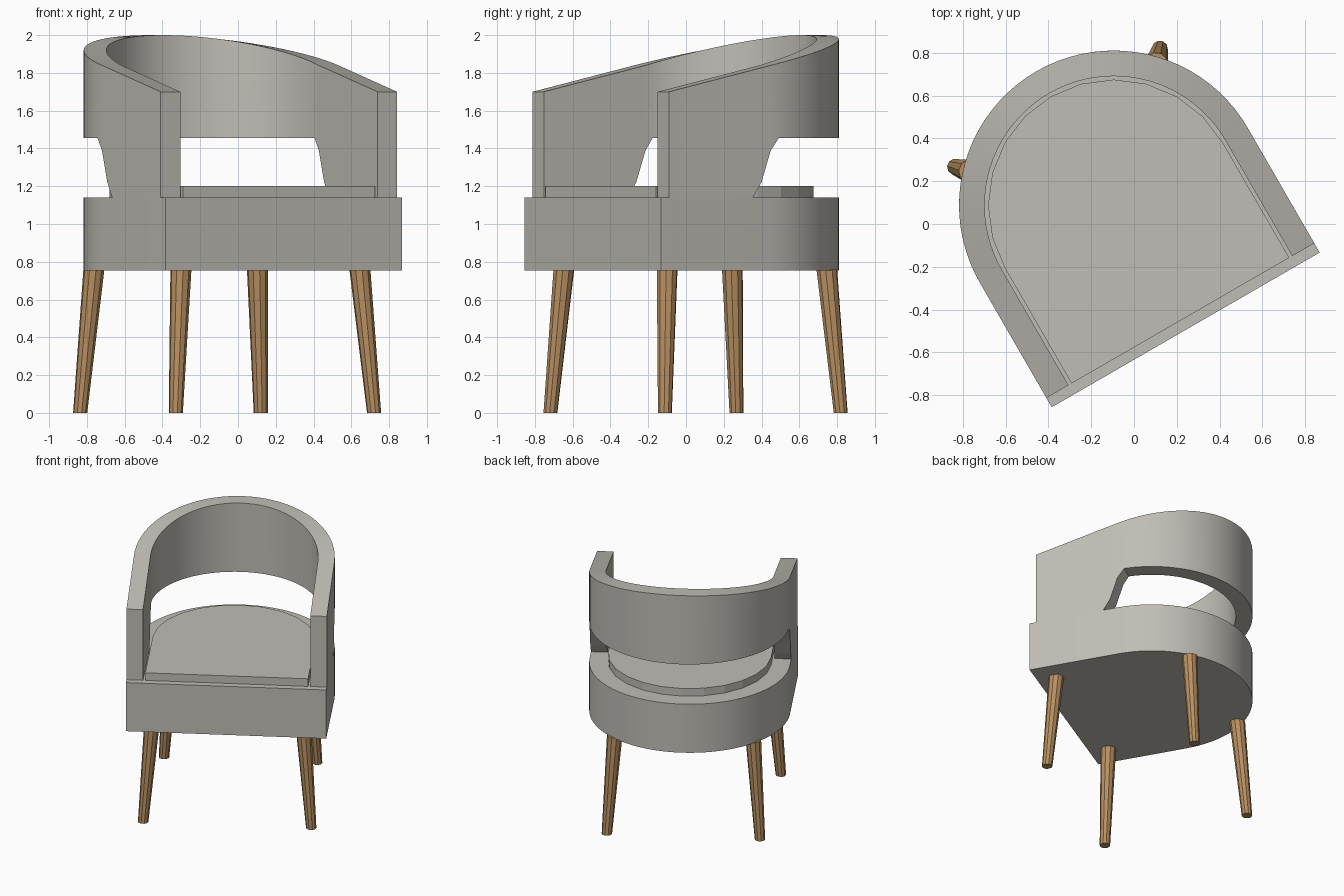
import bpy, bmesh, math

if "Cube" in bpy.data.objects:
    bpy.data.objects.remove(bpy.data.objects["Cube"], do_unlink=True)

CENTRE = (-0.0945, 0.0875, 0.0)   # centre of the rounded back
TURN = math.radians(30)           # the chair is turned about z
R_OUT, R_IN = 0.7225, 0.603       # outer and inner radius of the shell
ARM_FRONT = -0.622


def material(name, rgb, rough):
    m = bpy.data.materials.new(name)
    m.use_nodes = True
    m.diffuse_color = (*rgb, 1)
    bsdf = m.node_tree.nodes["Principled BSDF"]
    bsdf.inputs["Base Color"].default_value = (*rgb, 1)
    bsdf.inputs["Roughness"].default_value = rough
    return m


FABRIC = material("grey fabric", (0.53, 0.51, 0.47), 0.9)
WOOD = material("brown wood", (0.48, 0.28, 0.12), 0.6)


def loft(name, rings, mat, close_ends=True, smooth=True):
    """Join closed rings of points with quads and cap both ends."""
    bm = bmesh.new()
    loops = [[bm.verts.new(p) for p in ring] for ring in rings]
    n = len(loops[0])
    for a, b in zip(loops, loops[1:]):
        for i in range(n):
            j = (i + 1) % n
            bm.faces.new((a[i], a[j], b[j], b[i]))
    if close_ends:
        bm.faces.new(loops[0][::-1])
        bm.faces.new(loops[-1])
    bmesh.ops.recalc_face_normals(bm, faces=bm.faces)
    mesh = bpy.data.meshes.new(name)
    bm.to_mesh(mesh)
    bm.free()
    mesh.materials.append(mat)
    obj = bpy.data.objects.new(name, mesh)
    bpy.context.collection.objects.link(obj)
    obj.location = CENTRE
    obj.rotation_euler.z = TURN
    if smooth:
        bpy.ops.object.select_all(action='DESELECT')
        obj.select_set(True)
        bpy.context.view_layer.objects.active = obj
        bpy.ops.object.shade_smooth_by_angle(angle=math.radians(25))
    return obj


def horseshoe(radius, front, z, segments):
    """Outline with a straight front and a half-round back."""
    arc = [math.pi * i / segments for i in range(segments + 1)]
    pts = [(radius * math.cos(t), radius * math.sin(t), z) for t in arc]
    return [(radius, front, z)] + pts + [(-radius, front, z)]


# Seat base and cushion
loft("seat_base", [horseshoe(R_OUT, -0.672, z, 40) for z in (0.755, 1.14)], FABRIC)
loft("seat_cushion", [horseshoe(0.587, ARM_FRONT, z, 12) for z in (1.13, 1.20)],
     FABRIC, smooth=False)


# Wraparound arms and back: cross-sections swept from one arm to the other
def straight_section(y, z_low):
    z_top = 1.84 + 0.225 * y
    return [(R_OUT, y, z_low), (R_OUT, y, z_top), (R_IN, y, z_top), (R_IN, y, z_low)]


def arc_section(t):
    c, s = math.cos(t), math.sin(t)
    z_top = 1.84 + 0.16 * s
    return [(r * c, r * s, z) for r, z in
            ((R_OUT, 1.455), (R_OUT, z_top), (R_IN, z_top), (R_IN, 1.455))]


# The lower edge rises along the arm to leave the opening in the back
arm = [straight_section(y, z) for y, z in
       ((ARM_FRONT, 1.14), (-0.109, 1.14), (-0.057, 1.22), (0.0, 1.39))]
start, steps = math.radians(4), 40
back = [arc_section(start + (math.pi - 2 * start) * i / steps) for i in range(steps + 1)]
other_arm = [[(-x, y, z) for x, y, z in ring] for ring in reversed(arm)]
loft("arms_and_back", arm + back + other_arm, FABRIC)


# Splayed tapered legs
def leg(name, top, foot):
    rings = []
    for (x, y), r, z in ((foot, 0.0375, 0.0), (top, 0.056, 0.76)):
        rings.append([(x + r * math.cos(a), y + r * math.sin(a), z)
                      for a in (2 * math.pi * i / 10 for i in range(10))])
    loft(name, rings, WOOD, smooth=False)


for side, sx in (("left", 1), ("right", -1)):
    leg("front_leg_" + side, (sx * 0.547, -0.532), (sx * 0.606, -0.58))
    leg("back_leg_" + side, (sx * 0.50, 0.471), (sx * 0.552, 0.526))
